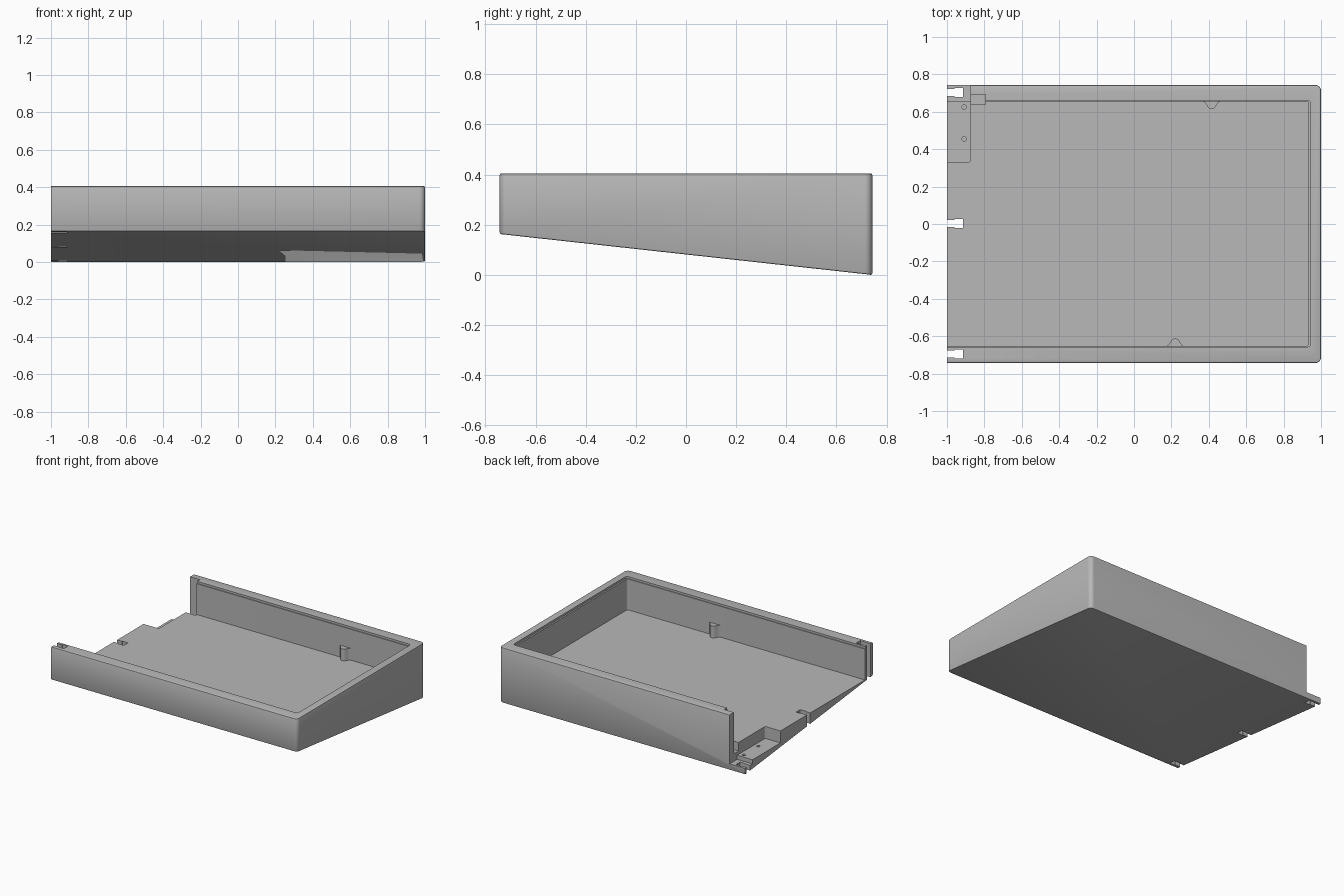
import bpy, bmesh, math

if "Cube" in bpy.data.objects:
    bpy.data.objects.remove(bpy.data.objects["Cube"], do_unlink=True)

W, D, H = 1.0, 0.743, 0.405      # half width, half depth, height
FRONT, FLOOR = 0.163, 0.163      # underside height at the front, inner floor
SLOT_END = -0.915

grey = bpy.data.materials.new("plain grey")
grey.use_nodes = True
colour = (0.48, 0.48, 0.48, 1)
grey.diffuse_color = colour
grey.node_tree.nodes["Principled BSDF"].inputs["Base Color"].default_value = colour


def arc(cx, cy, r, a0, a1, n=8):
    return [(cx + r * math.cos(math.radians(a0 + (a1 - a0) * i / n)),
             cy + r * math.sin(math.radians(a0 + (a1 - a0) * i / n))) for i in range(n + 1)]


def rect(x0, x1, y0, y1):
    return [(x0, y0), (x1, y0), (x1, y1), (x0, y1)]


def round_right(x0, x1, y0, y1, r):
    """Rectangle with both corners on the +x side rounded."""
    return ([(x0, y0)] + arc(x1 - r, y0 + r, r, -90, 0)
            + arc(x1 - r, y1 - r, r, 0, 90) + [(x0, y1)])


def prism(name, outline, z0, z1):
    bm = bmesh.new()
    low = bm.faces.new([bm.verts.new((x, y, z0)) for x, y in outline])
    top = bmesh.ops.extrude_face_region(bm, geom=[low])["geom"]
    for v in top:
        if isinstance(v, bmesh.types.BMVert):
            v.co.z = z1
    bmesh.ops.recalc_face_normals(bm, faces=bm.faces)
    mesh = bpy.data.meshes.new(name)
    bm.to_mesh(mesh)
    bm.free()
    mesh.materials.append(grey)
    ob = bpy.data.objects.new(name, mesh)
    bpy.context.collection.objects.link(ob)
    return ob


# Solid wedge with a sloping underside and softened outer rim
case = prism("sloped_tray", round_right(-W, W, -D, D, 0.03), 0, H)
bm = bmesh.new()
bm.from_mesh(case.data)
for v in bm.verts:
    if v.co.z < 0.01:
        v.co.z = FRONT * (D - v.co.y) / (2 * D)
rim = [e for e in bm.edges
       if any(abs(f.normal.z) > 0.9 for f in e.link_faces)
       and not all(v.co.x < -W + 0.001 for v in e.verts)]
bmesh.ops.bevel(bm, geom=rim, offset=0.006, segments=2, profile=0.5, affect="EDGES")
bm.to_mesh(case.data)
bm.free()

# Cavity open at one end, with a shallow rebate around its mouth
cutters = [
    prism("cavity_cutter", round_right(-1.1, 0.934, -0.652, 0.655, 0.015), FLOOR, 0.6),
    prism("rebate_cutter", round_right(-1.1, 0.945, -0.658, 0.661, 0.02), H - 0.015, 0.6),
    # Back wall cut short above a low tab, and thinned beside its end
    prism("wall_end_cutter", rect(-1.1, -0.875, 0.655, 0.9), 0.045, 0.6),
    prism("wall_recess_cutter", rect(-0.9, -0.795, 0.64, 0.693), 0.1, 0.6),
    # Pocket sunk into the floor
    prism("pocket_cutter", [(-1.1, 0.33)] + arc(-0.887, 0.342, 0.012, -90, 0)
          + [(-0.875, 0.656), (-1.1, 0.656)], 0.075, 0.3),
]
# Joining slots along the open end, each slightly wider at its inner end
for y in (-0.695, 0.003, 0.703):
    cutters.append(prism("slot_cutter", rect(-1.1, -0.95, y - 0.019, y + 0.019), -0.2, 0.6))
    cutters.append(prism("slot_end_cutter", rect(-0.96, SLOT_END, y - 0.024, y + 0.024), -0.2, 0.6))
# Screw holes in the pocket
for y in (0.455, 0.625):
    cutters.append(prism("screw_hole_cutter", arc(-0.908, y, 0.012, 0, 337.5, 15), 0.045, 0.2))

for c in cutters:
    c.hide_render = True
    mod = case.modifiers.new(c.name, "BOOLEAN")
    mod.operation = "DIFFERENCE"
    mod.solver = "EXACT"
    mod.object = c

graph = bpy.context.evaluated_depsgraph_get()
graph.update()
result = bpy.data.meshes.new_from_object(case.evaluated_get(graph))
case.modifiers.clear()
case.data = result
for c in cutters:
    bpy.data.objects.remove(c, do_unlink=True)


# Rounded posts with flared roots against the long walls
def post(name, x, wall, inward):
    half = [(0.045, -0.004), (0.045, 0), (0.036, 0.005), (0.029, 0.015)]
    dome = arc(0, 0.015, 0.025, 20, 160)
    pts = half + dome + [(-a, b) for a, b in reversed(half)]
    return prism(name, [(x + a, wall + inward * b) for a, b in pts], FLOOR - 0.005, 0.25)


parts = [case, post("back_post", 0.415, 0.655, -1), post("front_post", 0.22, -0.652, 1)]

bpy.ops.object.select_all(action="DESELECT")
for ob in parts:
    ob.select_set(True)
bpy.context.view_layer.objects.active = case
bpy.ops.object.shade_smooth_by_angle(angle=math.radians(30))
